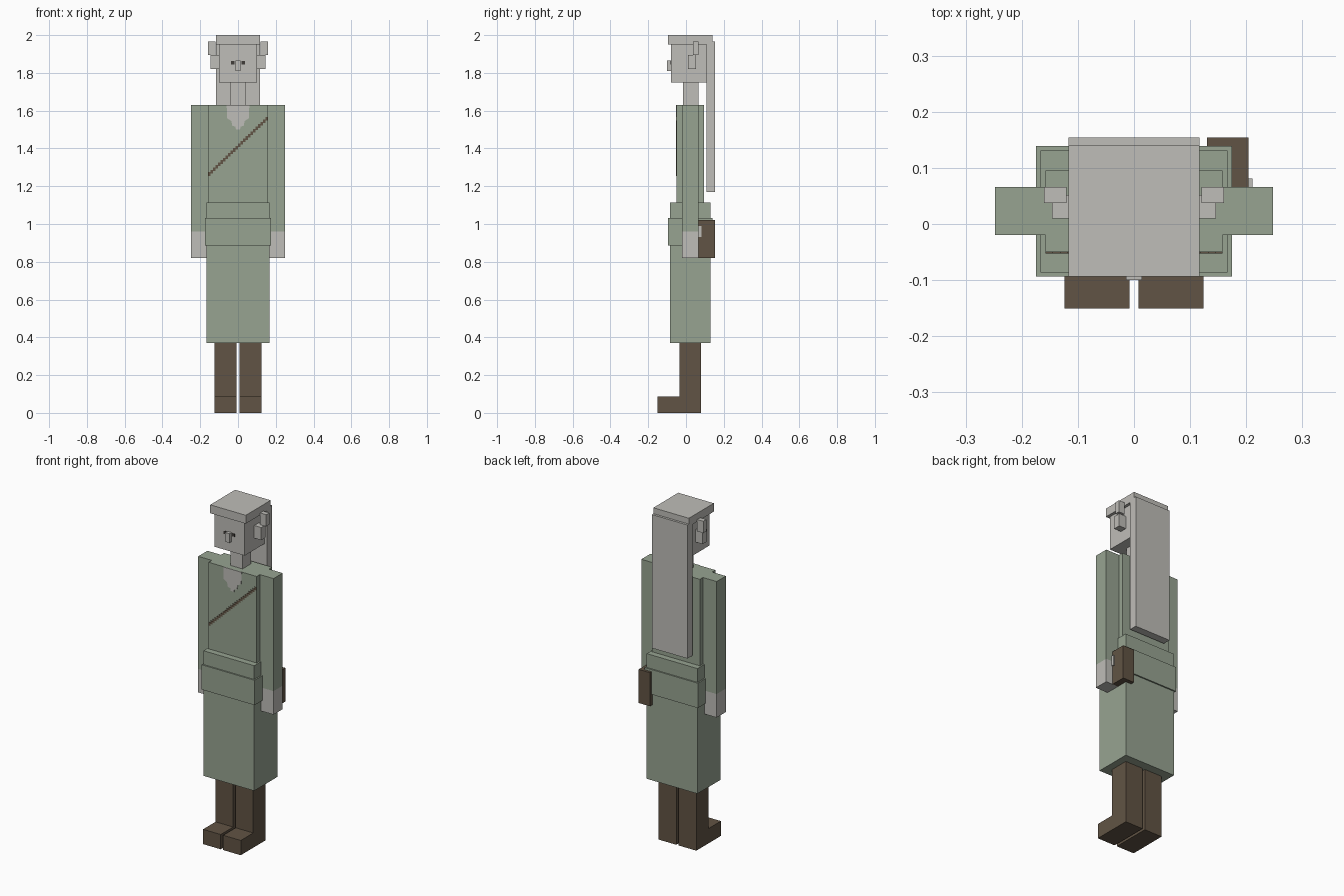
import bpy, bmesh

if "Cube" in bpy.data.objects:
    bpy.data.objects.remove(bpy.data.objects["Cube"], do_unlink=True)


def material(name, color):
    m = bpy.data.materials.new(name)
    m.use_nodes = True
    m.diffuse_color = (*color, 1)
    m.node_tree.nodes["Principled BSDF"].inputs["Base Color"].default_value = (*color, 1)
    return m


PALE = material("pale_grey", (0.52, 0.51, 0.48))
GREEN = material("sage_green", (0.31, 0.37, 0.285))
BROWN = material("leather_brown", (0.12, 0.088, 0.058))
DARK = material("dark_eye", (0.05, 0.045, 0.04))


def finish(name, bm, mat):
    bmesh.ops.recalc_face_normals(bm, faces=bm.faces)
    mesh = bpy.data.meshes.new(name)
    bm.to_mesh(mesh)
    bm.free()
    mesh.materials.append(mat)
    ob = bpy.data.objects.new(name, mesh)
    bpy.context.collection.objects.link(ob)
    return ob


def add_box(bm, x, y, z):
    verts = bmesh.ops.create_cube(bm, size=1)["verts"]
    for v in verts:
        v.co = [r[0] if c < 0 else r[1] for c, r in zip(v.co, (x, y, z))]


def box(name, mat, x, y, z):
    bm = bmesh.new()
    add_box(bm, x, y, z)
    return finish(name, bm, mat)


def pair(name, mat, x, y, z):
    box("left_" + name, mat, x, y, z)
    box("right_" + name, mat, (-x[1], -x[0]), y, z)


def wide(name, mat, half, y, z):
    return box(name, mat, (-half, half), y, z)


# Head, hair and ears
wide("head", PALE, 0.10, (-0.08, 0.11), (1.75, 1.955))
wide("hair_cap", PALE, 0.117, (-0.094, 0.14), (1.95, 2.0))
wide("long_back_hair", PALE, 0.117, (0.108, 0.154), (1.17, 1.965))
wide("nose", PALE, 0.014, (-0.10, -0.08), (1.81, 1.865))
wide("neck", PALE, 0.04, (-0.015, 0.066), (1.60, 1.75))
pair("lower_ear", PALE, (0.10, 0.146), (0.01, 0.052), (1.82, 1.895))
pair("upper_ear", PALE, (0.12, 0.16), (0.037, 0.066), (1.895, 1.965))
pair("eye", DARK, (0.018, 0.036), (-0.083, -0.079), (1.845, 1.862))

# Torso, skirt and waistband
wide("torso", GREEN, 0.158, (-0.05, 0.095), (1.0, 1.63))
wide("skirt", GREEN, 0.167, (-0.086, 0.131), (0.37, 1.115))
wide("waistband", GREEN, 0.175, (-0.094, 0.139), (0.885, 1.033))

# Arms with bare hands
pair("sleeve", GREEN, (0.158, 0.248), (-0.02, 0.066), (0.96, 1.63))
pair("hand", PALE, (0.158, 0.248), (-0.02, 0.066), (0.82, 0.96))

# Boots
pair("boot_leg", BROWN, (0.008, 0.124), (-0.034, 0.08), (0, 0.38))
pair("boot_foot", BROWN, (0.008, 0.124), (-0.151, -0.034), (0, 0.088))

# Open neckline, stepped towards its point
half_outline = [(0.06, 1.63), (0.058, 1.56), (0.035, 1.545),
                (0.03, 1.52), (0.013, 1.515), (0.011, 1.50)]
bm = bmesh.new()
outline = half_outline + [(-x, z) for x, z in reversed(half_outline)]
face = bm.faces.new([bm.verts.new((x, -0.053, z)) for x, z in outline])
ext = bmesh.ops.extrude_face_region(bm, geom=[face], use_keep_orig=True)["geom"]
for v in ext:
    if isinstance(v, bmesh.types.BMVert):
        v.co.y = -0.049
finish("neckline", bm, PALE)

# Diagonal bag strap made of small steps
bm = bmesh.new()
steps = 24
for i in range(steps):
    x = -0.158 + 0.316 * i / steps
    z = 1.255 + 0.305 * i / steps
    add_box(bm, (x, x + 0.316 / steps), (-0.053, -0.049), (z, z + 0.019))
finish("bag_strap", bm, BROWN)

# Hip bag with clasp
box("hip_bag", BROWN, (0.13, 0.204), (0.066, 0.154), (0.82, 1.02))
box("bag_clasp", PALE, (0.20, 0.211), (0.066, 0.081), (0.93, 0.99))
